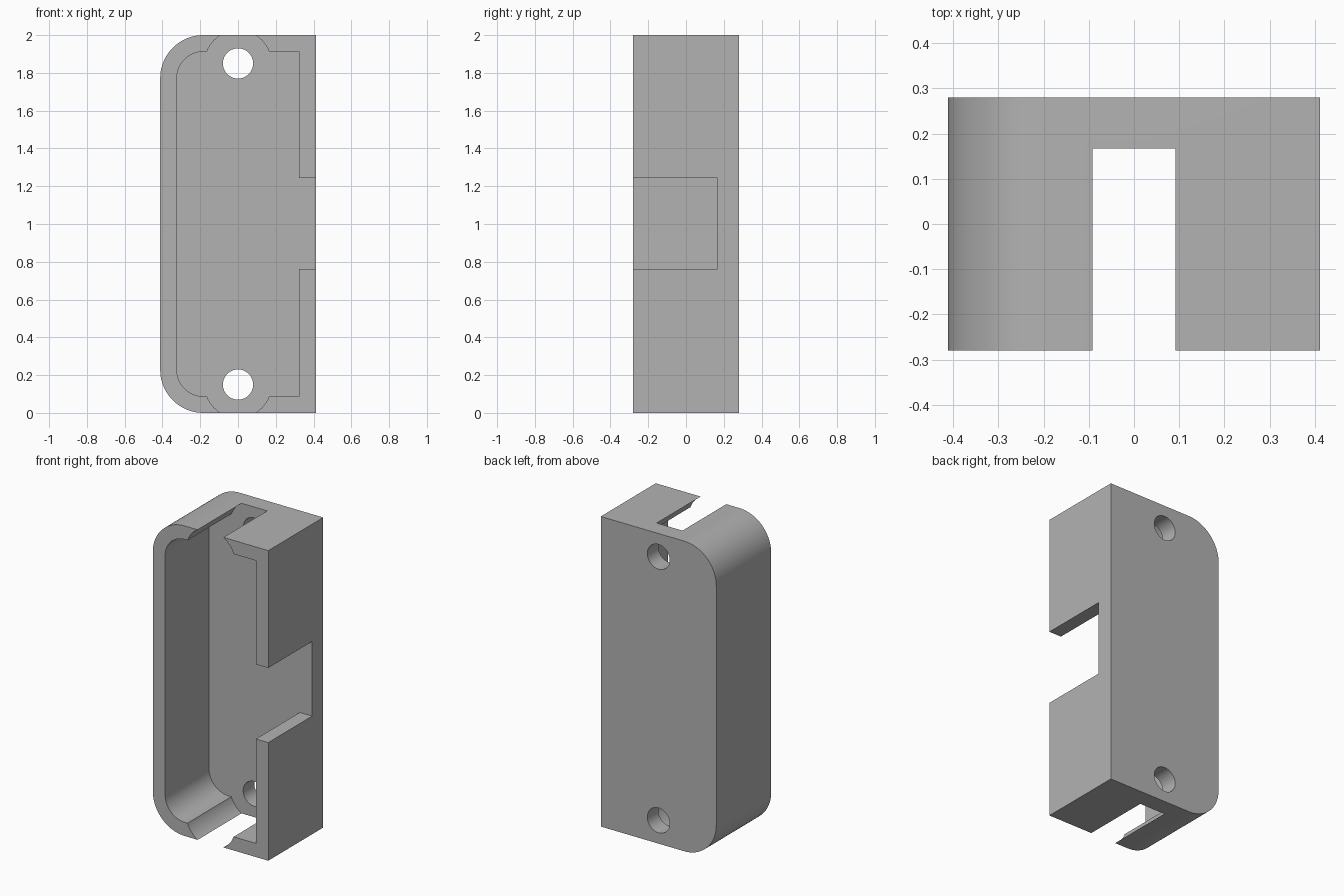
import bpy
import bmesh
from math import cos, sin, pi
from mathutils import Vector

cube = bpy.data.objects.get("Cube")
if cube:
    bpy.data.objects.remove(cube, do_unlink=True)

HALF_W, HALF_D, HEIGHT = 0.412, 0.28, 2.0
WALL, FLOOR_Y = 0.088, 0.167
FRONT = -HALF_D - 0.1          # cutters start ahead of the open front
HOLE_Z = (0.15, 1.85)

grey = bpy.data.materials.new("plain grey")
grey.use_nodes = True
colour = (0.45, 0.45, 0.45, 1)
grey.diffuse_color = colour
grey.node_tree.nodes["Principled BSDF"].inputs["Base Color"].default_value = colour


def prism(name, outline, y0, y1):
    """Extrude an (x, z) outline from y0 to y1."""
    bm = bmesh.new()
    face = bm.faces.new([bm.verts.new((x, y0, z)) for x, z in outline])
    ext = bmesh.ops.extrude_face_region(bm, geom=[face])
    moved = [v for v in ext["geom"] if isinstance(v, bmesh.types.BMVert)]
    bmesh.ops.translate(bm, verts=moved, vec=Vector((0, y1 - y0, 0)))
    bmesh.ops.recalc_face_normals(bm, faces=bm.faces)
    mesh = bpy.data.meshes.new(name)
    bm.to_mesh(mesh)
    bm.free()
    mesh.materials.append(grey)
    obj = bpy.data.objects.new(name, mesh)
    bpy.context.collection.objects.link(obj)
    return obj


def arc(cx, cz, r, start, end, steps):
    angles = [start + (end - start) * i / steps for i in range(steps + 1)]
    return [(cx + r * cos(a), cz + r * sin(a)) for a in angles]


def circle(z, r):
    return arc(0, z, r, 0, 2 * pi, 64)[:-1]


def rounded_left(inset, r):
    """Rectangle whose two corners on the -x side are rounded."""
    x, low, high = HALF_W - inset, inset, HEIGHT - inset
    return ([(x, low), (x, high)]
            + arc(-x + r, high - r, r, pi / 2, pi, 20)
            + arc(-x + r, low + r, r, pi, 1.5 * pi, 20))


# Solid body, then the cavity, side notch, screw recesses and screw holes
housing = prism("housing", rounded_left(0, 0.228), -HALF_D, HALF_D)
notch = [(0.2, 0.762), (0.6, 0.762), (0.6, 1.243), (0.2, 1.243)]
cutters = [
    prism("cavity_cutter", rounded_left(WALL, 0.14), FRONT, FLOOR_Y),
    prism("notch_cutter", notch, FRONT, FLOOR_Y),
]
for z in HOLE_Z:
    cutters.append(prism("recess_cutter", circle(z, 0.176), FRONT, FLOOR_Y))
    cutters.append(prism("hole_cutter", circle(z, 0.08), FRONT, HALF_D + 0.1))

bpy.ops.object.select_all(action="DESELECT")
bpy.context.view_layer.objects.active = housing
housing.select_set(True)
for cutter in cutters:
    cutter.hide_render = True
    cut = housing.modifiers.new(cutter.name, "BOOLEAN")
    cut.operation, cut.solver, cut.object = "DIFFERENCE", "EXACT", cutter
    bpy.ops.object.modifier_apply(modifier=cut.name)
    bpy.data.objects.remove(cutter, do_unlink=True)

bpy.ops.object.shade_smooth_by_angle()
